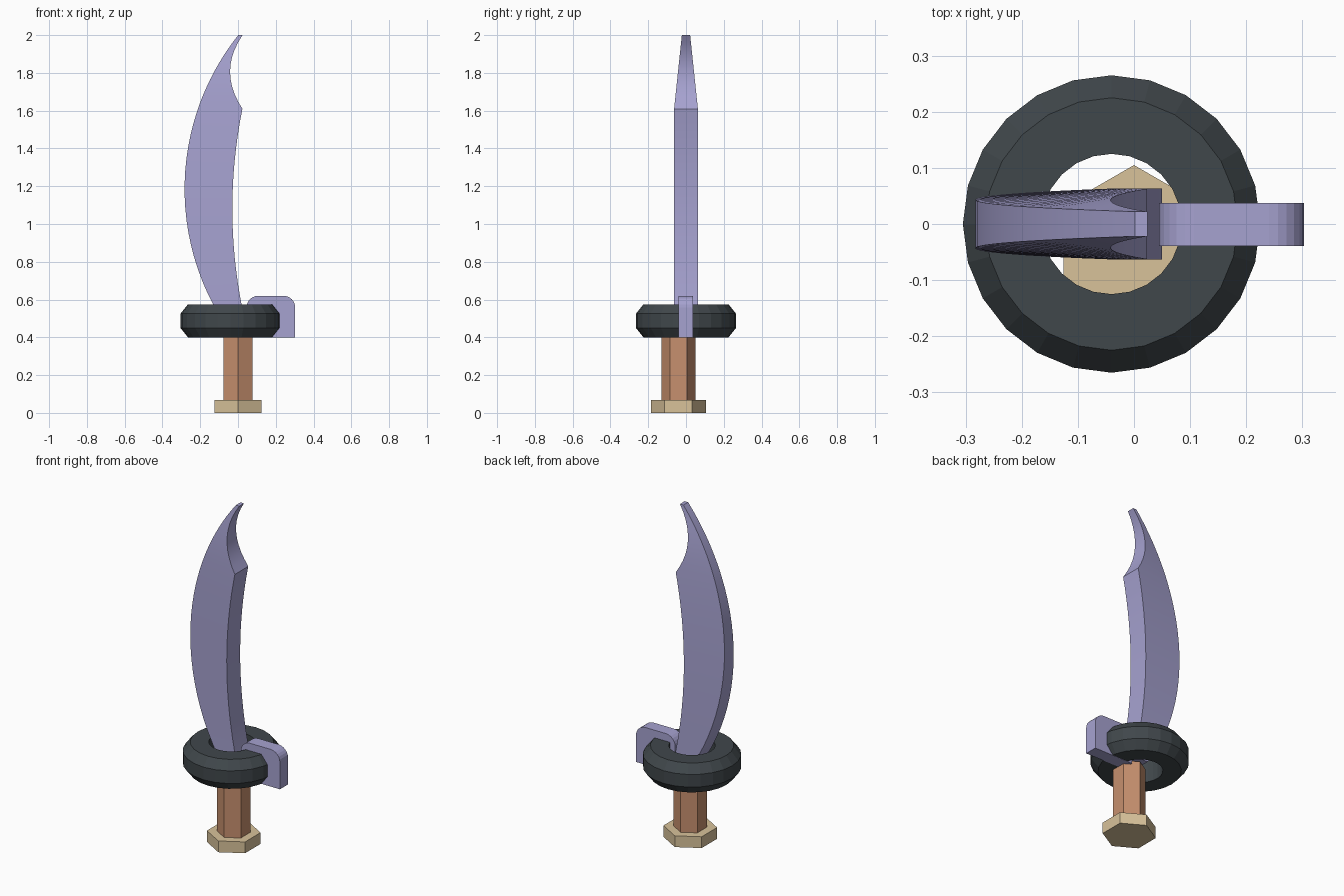
import bpy, bmesh, math

cube = bpy.data.objects.get("Cube")
if cube:
    bpy.data.objects.remove(cube, do_unlink=True)


def material(name, rgb):
    linear = [(c / 255 / 12.92) if c < 11 else ((c / 255 + 0.055) / 1.055) ** 2.4 for c in rgb]
    mat = bpy.data.materials.new(name)
    mat.use_nodes = True
    mat.diffuse_color = (*linear, 1)
    mat.node_tree.nodes["Principled BSDF"].inputs["Base Color"].default_value = (*linear, 1)
    return mat


lavender = material("lavender metal", (166, 162, 208))
charcoal = material("charcoal", (64, 71, 75))
brown = material("brown grip", (199, 144, 110))
tan = material("tan pommel", (216, 194, 154))


def finish(bm, name, mat):
    bmesh.ops.recalc_face_normals(bm, faces=bm.faces)
    mesh = bpy.data.meshes.new(name)
    bm.to_mesh(mesh)
    bm.free()
    obj = bpy.data.objects.new(name, mesh)
    mesh.materials.append(mat)
    bpy.context.collection.objects.link(obj)
    return obj


def lathe(name, mat, profile, sides, center, closed=False, cap_ends=False):
    """Spin a radius/height profile about a vertical axis, first corner facing +y."""
    bm = bmesh.new()
    rings = []
    for r, z in profile:
        angles = [math.tau * i / sides for i in range(sides)]
        rings.append([bm.verts.new((center[0] + r * math.sin(a), center[1] + r * math.cos(a), z))
                      for a in angles])
    pairs = list(zip(rings, rings[1:])) + ([(rings[-1], rings[0])] if closed else [])
    for low, high in pairs:
        for i in range(sides):
            j = (i + 1) % sides
            bm.faces.new((low[i], low[j], high[j], high[i]))
    if cap_ends:
        bm.faces.new(rings[0])
        bm.faces.new(rings[-1])
    return finish(bm, name, mat)


# Hexagonal pommel and open hexagonal grip
lathe("pommel", tan, [(0.145, 0), (0.145, 0.067)], 6, (0, -0.04), cap_ends=True)
lathe("grip", brown, [(0.09, 0.067), (0.09, 0.42)], 6, (0, -0.04))

# Bevelled ring guard
lathe("ring_guard", charcoal,
      [(0.125, 0.4), (0.225, 0.4), (0.265, 0.45), (0.265, 0.525), (0.225, 0.575), (0.125, 0.575)],
      24, (-0.04, 0), closed=True)


# Curved blade: back edge and cutting edge given as functions of height
BASE, NOTCH, TIP = 0.43, 1.61, 2.0


def back_edge(z):
    radius = 1.31
    return -0.283 + radius - math.sqrt(radius ** 2 - (z - 1.185) ** 2), 0.063 - 0.041 * (z - BASE) / (TIP - BASE)


def front_edge(z):
    if z <= NOTCH:
        return -0.03 + 0.19 * (z - 1.08) ** 2, 0.063
    t = (z - NOTCH) / (TIP - NOTCH)
    return 0.024 - 0.264 * t * (1 - t), 0.063 - 0.041 * t


bm = bmesh.new()
heights = [BASE + (NOTCH - BASE) * i / 18 for i in range(18)]
heights += [NOTCH + (TIP - NOTCH) * i / 10 for i in range(11)]
rows = []
for z in heights:
    (xb, yb), (xf, yf) = back_edge(z), front_edge(z)
    rows.append([bm.verts.new(p) for p in ((xb, -yb, z), (xf, -yf, z), (xf, yf, z), (xb, yb, z))])
for low, high in zip(rows, rows[1:]):
    for i in range(4):
        j = (i + 1) % 4
        bm.faces.new((low[i], low[j], high[j], high[i]))
bm.faces.new(rows[0])
bm.faces.new(rows[-1])
blade = finish(bm, "blade", lavender)
bpy.context.view_layer.objects.active = blade
blade.select_set(True)
bpy.ops.object.shade_smooth_by_angle(angle=math.radians(20))
blade.select_set(False)

# Side hook: block with rounded upper corners, set through the ring
LEFT, RIGHT, LOW, TOP, ROUND = 0.045, 0.303, 0.399, 0.62, 0.062
outline = [(LEFT, LOW), (RIGHT, LOW)]
for cx, start in ((RIGHT - ROUND, 0), (LEFT + ROUND, 90)):
    for k in range(7):
        a = math.radians(start + 15 * k)
        outline.append((cx + ROUND * math.cos(a), TOP - ROUND + ROUND * math.sin(a)))
bm = bmesh.new()
face = bm.faces.new([bm.verts.new((x, -0.039, z)) for x, z in outline])
extruded = bmesh.ops.extrude_face_region(bm, geom=[face], use_keep_orig=True)
moved = [g for g in extruded["geom"] if isinstance(g, bmesh.types.BMVert)]
bmesh.ops.translate(bm, verts=moved, vec=(0, 0.076, 0))
finish(bm, "side_hook", lavender)
